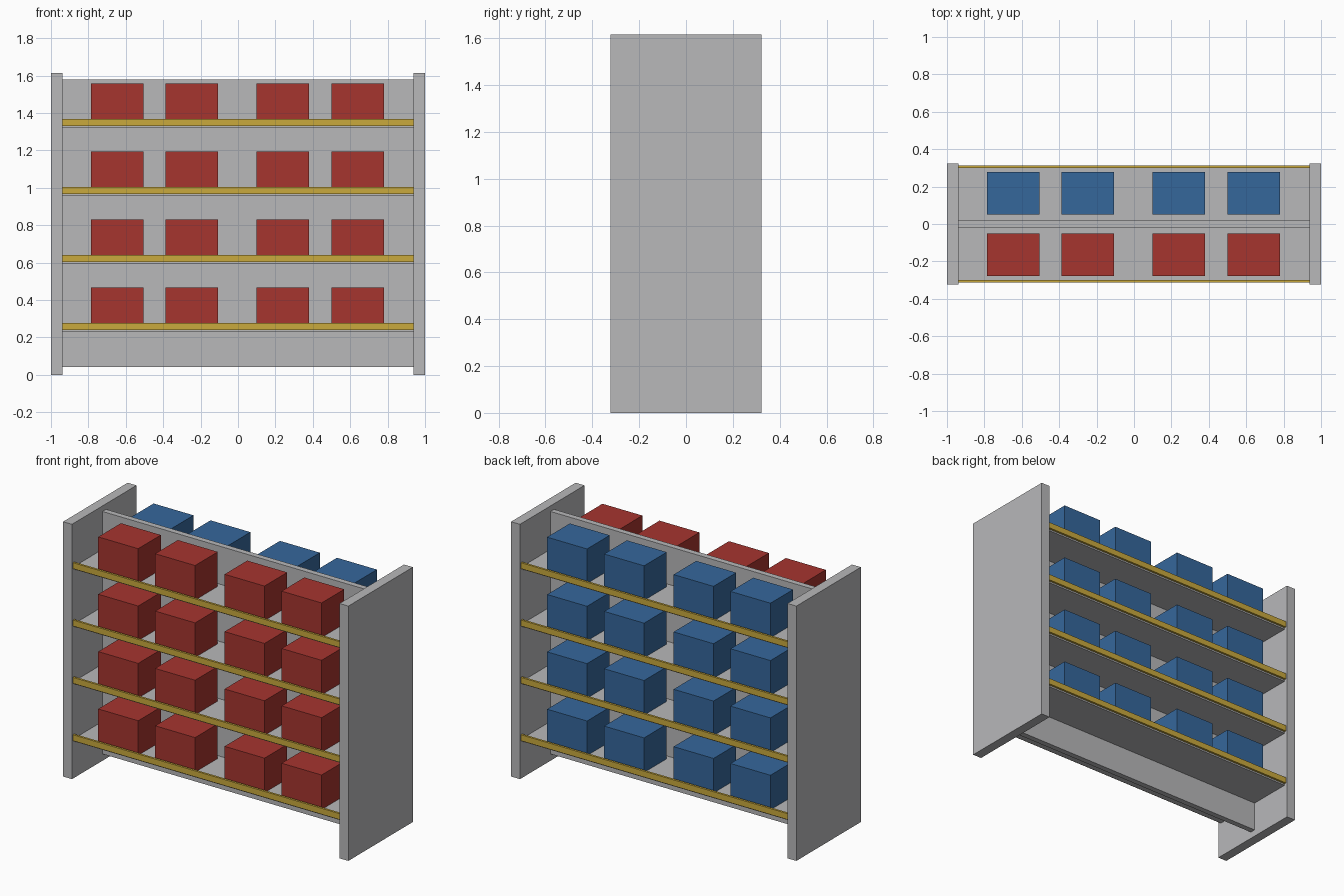
import bpy
import bmesh
from mathutils import Matrix, Vector

cube = bpy.data.objects.get("Cube")
if cube:
    bpy.data.objects.remove(cube, do_unlink=True)


def material(name, rgb):
    mat = bpy.data.materials.new(name)
    mat.use_nodes = True
    colour = (*rgb, 1)
    mat.diffuse_color = colour
    mat.node_tree.nodes["Principled BSDF"].inputs["Base Color"].default_value = colour
    return mat


grey = material("grey_panel", (0.48, 0.48, 0.49))
yellow = material("yellow_trim", (0.59, 0.40, 0.047))
red = material("red_box", (0.38, 0.035, 0.028))
blue = material("blue_box", (0.036, 0.135, 0.33))


def block(name, x, y, z, mat):
    """Box spanning the given (low, high) ranges."""
    low, high = map(Vector, zip(x, y, z))
    bm = bmesh.new()
    bmesh.ops.create_cube(bm, size=1, matrix=Matrix.LocRotScale(
        (low + high) / 2, None, high - low))
    mesh = bpy.data.meshes.new(name)
    bm.to_mesh(mesh)
    bm.free()
    mesh.materials.append(mat)
    obj = bpy.data.objects.new(name, mesh)
    bpy.context.collection.objects.link(obj)
    return obj


def span(centre, size):
    return (centre - size / 2, centre + size / 2)


inner = 0.938            # inside face of the end panels
shelf_bottoms = [0.23 + 0.3635 * i for i in range(4)]
box_centres = (-0.646, -0.247, 0.24, 0.64)

# End panels
for name, x in (("left_end_panel", 0.969), ("right_end_panel", -0.969)):
    block(name, span(x, 0.062), span(0, 0.646), (0, 1.615), grey)

# Central divider
block("centre_panel", (-inner, inner), span(0, 0.036), (0.043, 1.58), grey)

# Shelves with lipped edge trim and goods on both sides
for level, z in enumerate(shelf_bottoms, 1):
    for side, sign, goods in (("front", -1, red), ("back", 1, blue)):
        tag = f"{side}_{level}"
        block(f"shelf_{tag}", (-inner, inner), span(sign * 0.159, 0.282),
              (z, z + 0.019), grey)
        block(f"shelf_trim_{tag}", (-inner, inner), span(sign * 0.307, 0.014),
              (z + 0.01, z + 0.048), yellow)
        for n, x in enumerate(box_centres, 1):
            block(f"box_{tag}_{n}", span(x, 0.28), span(sign * 0.1635, 0.227),
                  (z + 0.019, z + 0.238), goods)
